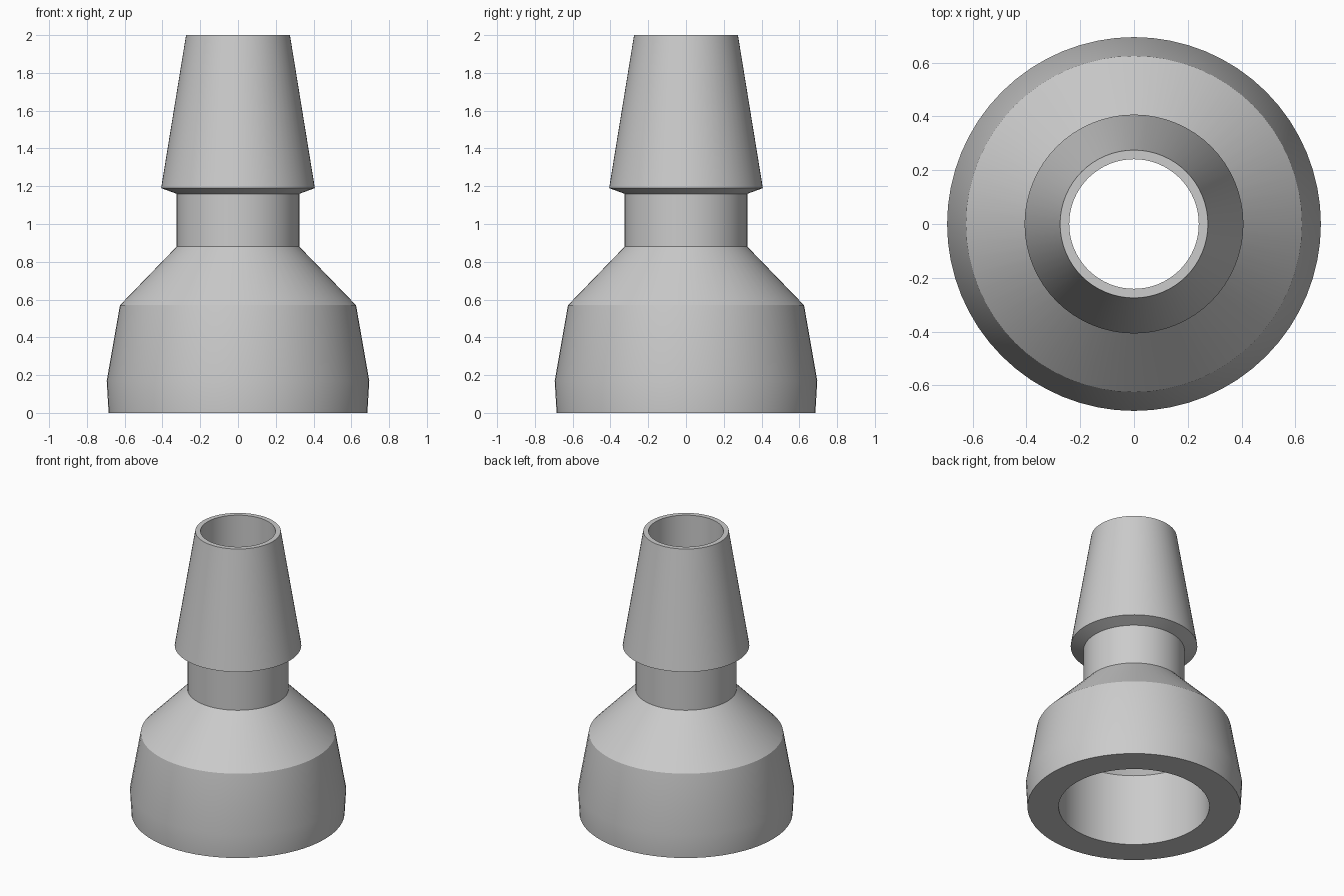
import bpy
import bmesh
import math

if "Cube" in bpy.data.objects:
    bpy.data.objects.remove(bpy.data.objects["Cube"])

SEGMENTS = 64

# Closed wall profile as (radius, height): outside going up, then the bore going down
PROFILE = [
    (0.685, 0.0), (0.695, 0.17), (0.625, 0.57),   # bell-shaped base
    (0.325, 0.88), (0.325, 1.16),                 # shoulder and neck
    (0.407, 1.19), (0.275, 2.0),                  # tapered barb
    (0.241, 2.0), (0.241, 0.84),                  # narrow bore
    (0.485, 0.51), (0.485, 0.0),                  # flared socket
]


def lathe(name, profile, material):
    """Spin a closed profile around z."""
    bm = bmesh.new()
    rings = []
    for r, z in profile:
        rings.append([bm.verts.new((r * math.cos(2 * math.pi * i / SEGMENTS),
                                    r * math.sin(2 * math.pi * i / SEGMENTS), z))
                      for i in range(SEGMENTS)])
    for k, low in enumerate(rings):
        high = rings[(k + 1) % len(rings)]
        for i in range(SEGMENTS):
            j = (i + 1) % SEGMENTS
            bm.faces.new((low[i], low[j], high[j], high[i]))
    bmesh.ops.recalc_face_normals(bm, faces=bm.faces)
    mesh = bpy.data.meshes.new(name)
    bm.to_mesh(mesh)
    bm.free()
    mesh.materials.append(material)
    obj = bpy.data.objects.new(name, mesh)
    bpy.context.collection.objects.link(obj)
    return obj


grey = bpy.data.materials.new("light_grey")
grey.diffuse_color = (0.6, 0.6, 0.6, 1.0)
grey.use_nodes = True
grey.node_tree.nodes["Principled BSDF"].inputs["Base Color"].default_value = grey.diffuse_color

# Hollow hose fitting
fitting = lathe("hose_fitting", PROFILE, grey)
bpy.context.view_layer.objects.active = fitting
fitting.select_set(True)
bpy.ops.object.shade_smooth_by_angle(angle=math.radians(30))
